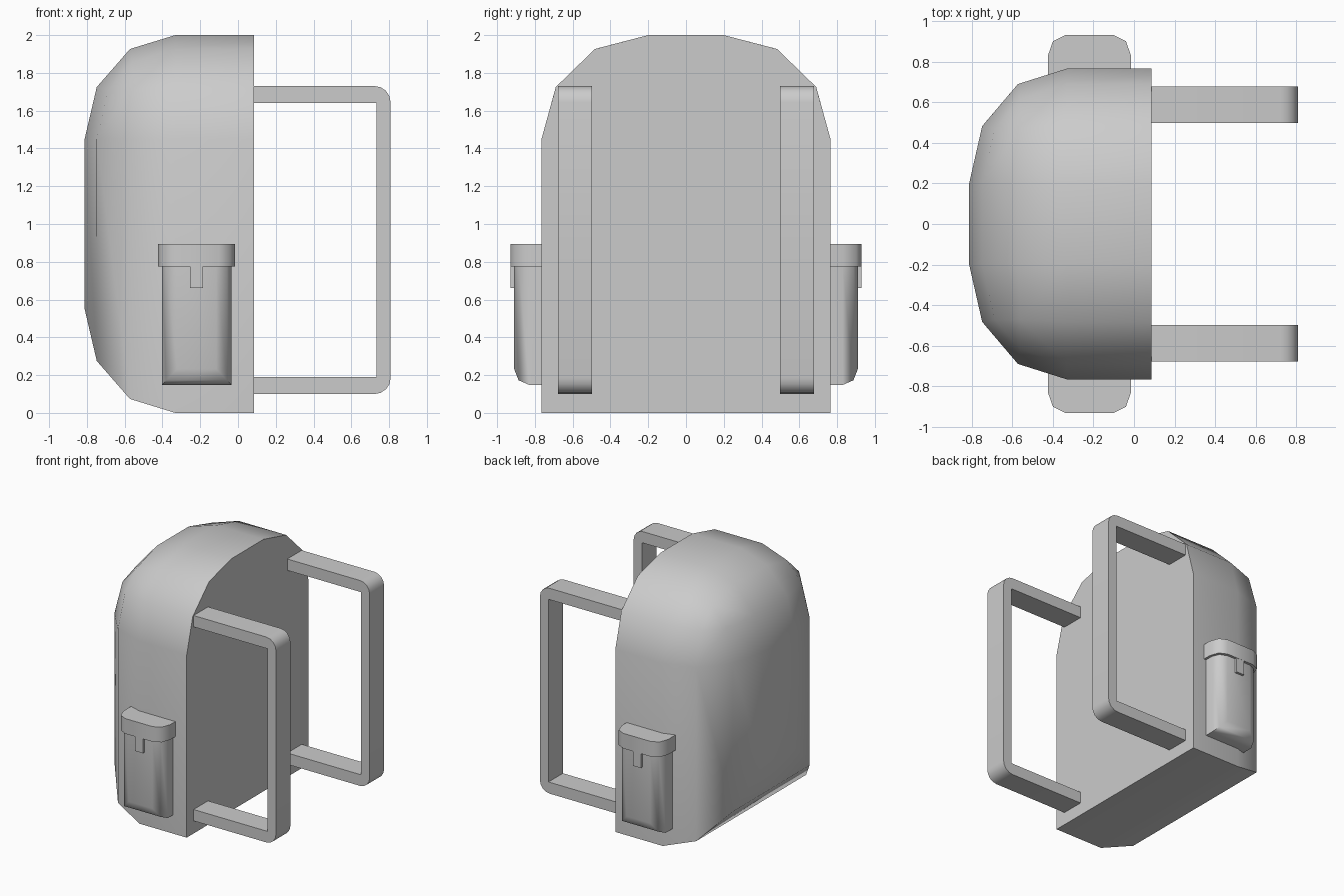
import bpy, bmesh, math
from mathutils import Vector

if "Cube" in bpy.data.objects:
    bpy.data.objects.remove(bpy.data.objects["Cube"], do_unlink=True)

grey = bpy.data.materials.new("plain grey")
grey.use_nodes = True
GREY = (0.6, 0.6, 0.6, 1)
grey.diffuse_color = GREY
grey.node_tree.nodes["Principled BSDF"].inputs["Base Color"].default_value = GREY


def finish(name, bm, angle=45):
    bmesh.ops.recalc_face_normals(bm, faces=bm.faces[:])
    mesh = bpy.data.meshes.new(name)
    bm.to_mesh(mesh)
    bm.free()
    mesh.materials.append(grey)
    obj = bpy.data.objects.new(name, mesh)
    bpy.context.collection.objects.link(obj)
    bpy.ops.object.select_all(action='DESELECT')
    obj.select_set(True)
    bpy.context.view_layer.objects.active = obj
    bpy.ops.object.shade_smooth_by_angle(angle=math.radians(angle))
    return obj


def rounded_box(name, lo, hi, edges=(), radius=(1, 1, 1), segments=2):
    """Box whose listed edges (named by midpoint signs) are rounded,
    with a separate radius along each axis."""
    lo, hi, radius = Vector(lo), Vector(hi), Vector(radius)
    bm = bmesh.new()
    bmesh.ops.create_cube(bm, size=2)
    chosen = []
    for e in bm.edges:
        mid = (e.verts[0].co + e.verts[1].co) / 2
        if tuple(round(c) for c in mid) in edges:
            chosen.append(e)
    half = (hi - lo) / 2
    bmesh.ops.scale(bm, verts=bm.verts[:],
                    vec=[half[i] / radius[i] for i in range(3)])
    if chosen:
        bmesh.ops.bevel(bm, geom=chosen, offset=1, offset_type='OFFSET',
                        segments=segments, profile=0.5, affect='EDGES',
                        clamp_overlap=False)
    bmesh.ops.scale(bm, verts=bm.verts[:], vec=radius)
    bmesh.ops.translate(bm, verts=bm.verts[:], vec=(lo + hi) / 2)
    return finish(name, bm)


# Main bag: flat back panel and base, rounded everywhere else
rounded_box("bag_body", (-0.812, -0.765, 0), (0.085, 0.765, 2),
            edges={(-1, 1, 0), (-1, -1, 0), (-1, 0, 1), (-1, 0, -1),
                   (0, 1, 1), (0, -1, 1)},
            radius=(0.48, 0.565, 0.55), segments=3)


def side_box(name, s, x, y, z, **kw):
    ys = sorted((s * y[0], s * y[1]))
    return rounded_box(name, (x[0], ys[0], z[0]), (x[1], ys[1], z[1]), **kw)


def strap(name, y0, y1):
    back, front, low, high = 0.08, 0.808, 0.10, 1.73
    wide, thick, r, steps = 0.075, 0.09, 0.085, 4
    # Outer outline with two rounded corners, then the square inner outline
    pts = [(back, low)]
    for cz, start in ((low + r, -90), (high - r, 0)):
        for i in range(steps + 1):
            a = math.radians(start + 90 * i / steps)
            pts.append((front - r + r * math.cos(a), cz + r * math.sin(a)))
    pts += [(back, high), (back, high - thick), (front - wide, high - thick),
            (front - wide, low + thick), (back, low + thick)]
    bm = bmesh.new()
    face = bm.faces.new([bm.verts.new((x, y0, z)) for x, z in pts])
    ext = bmesh.ops.extrude_face_region(bm, geom=[face])
    moved = [g for g in ext["geom"] if isinstance(g, bmesh.types.BMVert)]
    bmesh.ops.translate(bm, verts=moved, vec=(0, y1 - y0, 0))
    return finish(name, bm)


for side, s in (("left", 1), ("right", -1)):
    # Shoulder strap
    strap(side + "_strap", *sorted((s * 0.497, s * 0.678)))
    # Side pocket with flap and clasp
    upright = {(1, s, 0), (-1, s, 0)}
    side_box(side + "_pocket", s, (-0.403, -0.035), (0.70, 0.91), (0.148, 0.79),
             edges=upright | {(0, s, -1)}, radius=(0.08, 0.08, 0.085))
    side_box(side + "_pocket_flap", s, (-0.424, -0.015), (0.70, 0.93),
             (0.775, 0.895), edges=upright, radius=(0.085, 0.10, 1))
    side_box(side + "_pocket_clasp", s, (-0.254, -0.185), (0.88, 0.929),
             (0.66, 0.79))
